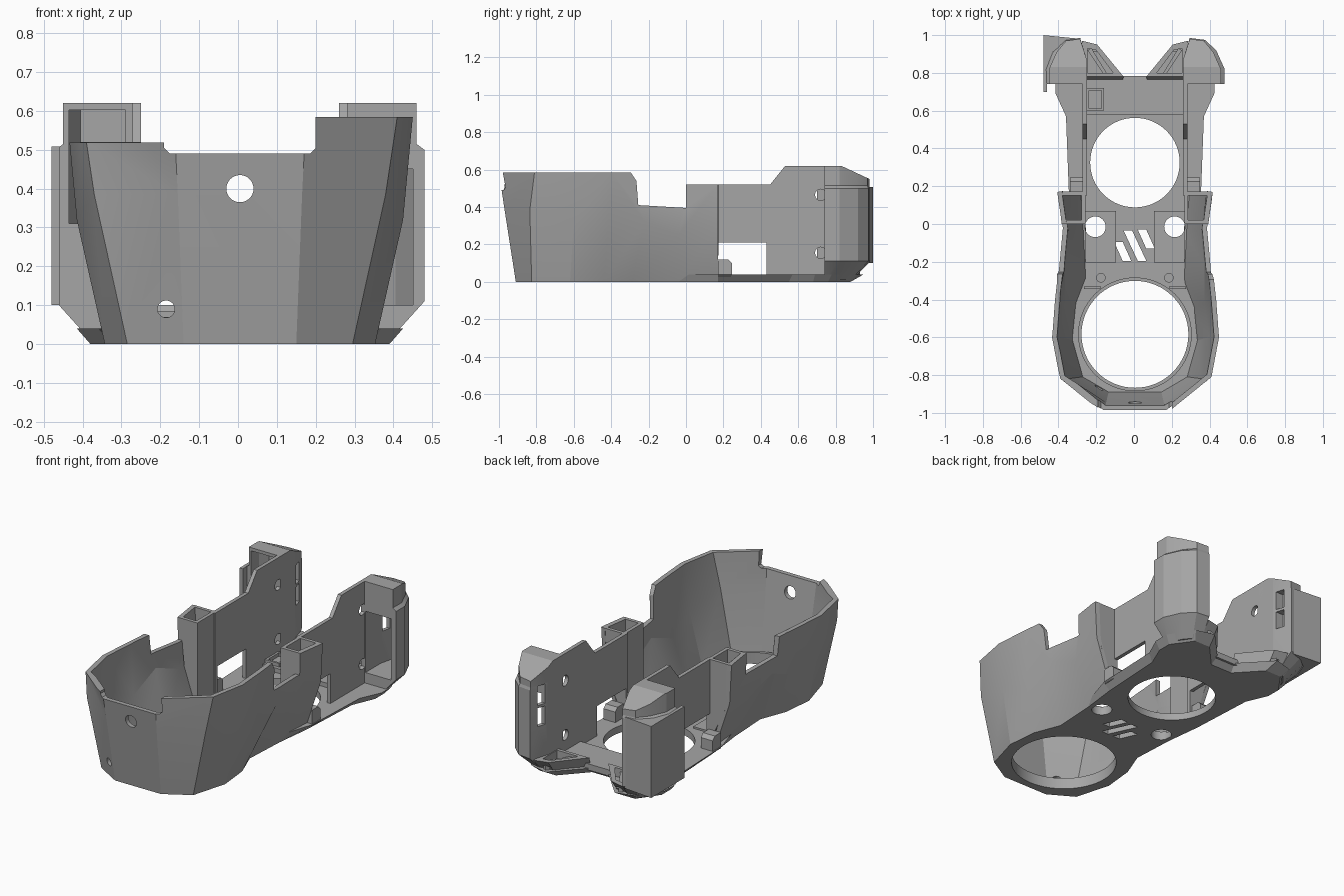
import bpy, bmesh, math
from mathutils import Vector

if "Cube" in bpy.data.objects:
    bpy.data.objects.remove(bpy.data.objects["Cube"], do_unlink=True)

C = .005  # the body's mirror plane; the fin on one side shifts it off zero

grey = bpy.data.materials.new("plain grey")
grey.use_nodes = True
grey.diffuse_color = (0.38, 0.38, 0.38, 1)
grey.node_tree.nodes["Principled BSDF"].inputs["Base Color"].default_value = (0.38, 0.38, 0.38, 1)


def loft(name, rings):
    """Skin a stack of closed rings and cap both ends."""
    bm = bmesh.new()
    rows = [[bm.verts.new(p) for p in r] for r in rings]
    n = len(rows[0])
    for a, b in zip(rows, rows[1:]):
        for i in range(n):
            j = (i + 1) % n
            bm.faces.new((a[i], a[j], b[j], b[i]))
    bm.faces.new(rows[0])
    bm.faces.new(rows[-1])
    bmesh.ops.recalc_face_normals(bm, faces=bm.faces)
    me = bpy.data.meshes.new(name)
    bm.to_mesh(me)
    bm.free()
    me.materials.append(grey)
    ob = bpy.data.objects.new(name, me)
    bpy.context.collection.objects.link(ob)
    return ob


def prism(name, pts, axis, lo, hi):
    """Extrude a 2D outline along an axis."""
    def place(p, d):
        return {"x": (d, p[0], p[1]), "y": (p[0], d, p[1]), "z": (p[0], p[1], d)}[axis]
    return loft(name, [[place(p, d) for p in pts] for d in (lo, hi)])


def box(name, x0, x1, y0, y1, z0, z1):
    return prism(name, [(x0, y0), (x1, y0), (x1, y1), (x0, y1)], "z", z0, z1)


def disc(name, a, b, r, axis, lo, hi, n=32):
    pts = [(a + r * math.cos(t * math.tau / n), b + r * math.sin(t * math.tau / n)) for t in range(n)]
    return prism(name, pts, axis, lo, hi)


def cut(ob, *cutters):
    """Subtract each cutter in turn, keeping the part if a cut would erase it."""
    for c in cutters:
        c.hide_render = True
        m = ob.modifiers.new("cut", "BOOLEAN")
        m.operation, m.solver, m.object = "DIFFERENCE", "EXACT", c
        me = bpy.data.meshes.new_from_object(ob.evaluated_get(bpy.context.evaluated_depsgraph_get()))
        ob.modifiers.clear()
        if len(me.polygons) * 2 > len(ob.data.polygons):
            ob.data = me
        bpy.data.objects.remove(c, do_unlink=True)


def flip(pts, s):
    """Place a half outline on one side of the body."""
    return [(C + s * p[0], *p[1:]) for p in pts]


def both(half):
    return flip(half, 1) + flip(half[::-1], -1)


def at(pts, z):
    return [(x, y, z) for x, y in pts]


def shell(half, t=.026):
    """U-shaped wall section: the outer path plus its inward offset."""
    path = [Vector(p) for p in flip(half[::-1], -1) + flip(half, 1)]
    normals = []
    for a, b in zip(path, path[1:]):
        d = (b - a).xy.normalized()
        normals.append(Vector((-d.y, d.x)))
    normals = [normals[0]] + normals + [normals[-1]]
    inner = []
    for p, m, n in zip(path, normals, normals[1:]):
        inner.append(p + ((m + n) * t / (1 + m.dot(n))).to_3d())
    return path + inner[::-1]


# floor plate: flared at the rear, with big round openings and vents
front = [(.145, -.91), (.29, -.825), (.348, -.62), (.33, -.44), (.272, -.29), (.285, -.04)]
low = front + [(.31, .17), (.33, .55), (.385, .68), (.385, .76), (.30, .88), (.20, .88), (.07, .74)]
high = front + [(.35, .17), (.365, .57), (.42, .69), (.42, .78), (.33, .92), (.22, .95), (.06, .78)]
floor = loft("floor_plate", [at(both(low), 0), at(both(high), .04)])
holes = [disc("cutter", C, -.584, .283, "z", -.1, .2, 64), disc("cutter", C, .325, .237, "z", -.1, .2, 64)]
for s in (1, -1):
    holes.append(disc("cutter", C + s * .21, -.015, .055, "z", -.1, .2))
for x, y, h in ((-.06, -.145, .05), (.005, -.115, .08), (.065, -.08, .05)):
    holes.append(prism("cutter", [(x - .5 * h - .02, y + h), (x - .5 * h + .025, y + h),
                                  (x + .5 * h + .02, y - h), (x + .5 * h - .025, y - h)], "z", -.1, .2))
cut(floor, *holes)

# collar around the front opening
collar = disc("front_collar", C, -.584, .301, "z", .01, .065, 64)
cut(collar, disc("cutter", C, -.584, .283, "z", -.1, .2, 64))

# faceted front bowl wall with a stepped, notched rim
mid = [(.16, -.97, .385), (.375, -.835, .385), (.42, -.60, .32), (.395, -.42, .24),
       (.395, -.22, .32), (.375, -.04, .25), (.40, .17, .30)]
top = [(.17, -1), (.405, -.81), (.445, -.60), (.43, -.40), (.41, -.22), (.39, 0), (.415, .17)]
bowl = loft("bowl_wall", [shell(at(front + [(.30, .17)], 0)), shell(mid), shell(at(top, .585))])
notch = [(-.305, .6), (-.265, .54), (-.255, .41), (0, .395), (0, .52), (.3, .52), (.3, .8), (-.305, .8)]
cut(bowl,
    prism("cutter", notch, "x", -1, 1),
    box("cutter", -1, -.185, -1.2, -.2, .519, .9),
    prism("cutter", [(-.19, .9), (-.19, .505), (-.175, .49), (.185, .49), (.2, .505), (.2, .9)], "y", -1.2, -.7),
    disc("cutter", C, .40, .035, "y", -1.2, -.8),
    disc("cutter", -.185, .09, .022, "y", -1.2, -.7))

# cross beam with a small raised frame
box("cross_beam", C - .257, C + .257, .58, .783, .03, .065)
frame = box("beam_frame", -.25, -.16, .60, .72, .06, .085)
cut(frame, box("cutter", -.238, -.172, .612, .708, 0, .2))

wing_low = [(.255, .74), (.385, .74), (.385, .76), (.36, .83), (.32, .88), (.27, .89), (.25, .84)]
wing_full = [(.255, .74), (.475, .74), (.475, .82), (.43, .92), (.37, .975), (.29, .985), (.255, .87)]
wing_top = [(.255, .74), (.455, .74), (.455, .82), (.415, .91), (.365, .97), (.29, .98), (.255, .87)]
deep = [(.282, .70), (.445, .70), (.445, .81), (.40, .91), (.355, .945), (.30, .955), (.282, .88)]
shallow = [(.295, .70), (.44, .70), (.44, .81), (.41, .86), (.295, .86)]

for s, side, pocket, z0, z1 in ((1, "left", deep, .10, .45), (-1, "right", shallow, .31, .602)):
    def sbox(name, x0, x1, *rest):
        return box(name, C + s * x0, C + s * x1, *rest)

    # floor pads, bosses and ribs
    pad = sbox(side + "_floor_pad", .10, .262, -.205, .07, .03, .05)
    cut(pad, disc("cutter", C + s * .21, -.015, .055, "z", -.1, .2))
    disc(side + "_pad_boss", C + s * .165, -.115, .05, "z", .03, .056)
    disc(side + "_small_boss", C + s * .18, -.285, .025, "z", .03, .06)
    sbox(side + "_floor_rib", .18, .27, -.345, -.332, .03, .07)

    # hollow corner post behind the bowl wall
    sbox(side + "_post_inner", .262, .282, 0, .172, .03, .52)
    for part, y, x in (("front", 0, .36), ("back", .152, .385)):
        prism(side + "_post_" + part,
              flip([(.262, .06), (.28, .06), (x - .015, .25), (x + .01, .52), (.262, .52)], s),
              "y", y, y + .02)
    lug = [(.17, .03), (.245, .03), (.245, .10), (.225, .12), (.17, .12)]
    prism(side + "_lug", lug, "x", C + s * .27, C + s * .345)

    # flat rear side wall with window and screw holes
    prof = [(.15, .02), (.15, .52), (.45, .52), (.53, .62), (.83, .62), (.87, .60), (.87, .02)]
    wall = prism(side + "_rear_wall", prof, "x", C + s * .255, C + s * .277)
    cut(wall, box("cutter", -1, 1, .172, .43, .04, .21),
        *[disc("cutter", .72, z, .03, "x", -1, 1) for z in (.155, .465)])

    # rear wing with a pocket facing the front and a slotted inner face
    wing = loft(side + "_rear_wing", [at(flip(p, s), z) for p, z in (
        (wing_low, .01), (wing_full, .11), (wing_full, .50), (wing_top, .515), (wing_top, .63))])
    cut(wing,
        prism("cutter", [(.7, .62), (.83, .62), (.98, .55), (1.1, .49), (1.1, .9), (.7, .9)], "x", -1, 1),
        prism("cutter", flip(pocket, s), "z", z0, z1),
        sbox("cutter", .2, .31, .89, .94, .28, .385),
        sbox("cutter", .2, .31, .89, .94, .40, .51))

    # sloped bracket joining the floor to the wing
    bracket = loft(side + "_rear_bracket", [
        at(flip([(.07, .74), (.28, .74), (.28, .885), (.20, .88)], s), .005),
        at(flip([(.06, .78), (.28, .78), (.28, .97), (.20, .95)], s), .10)])
    cut(bracket, prism("cutter", flip([(.115, .80), (.25, .80), (.25, .93), (.205, .92)], s), "z", .05, .3))
    prism(side + "_bracket_rib", flip([(.15, .80), (.17, .80), (.25, .92), (.23, .93)], s), "z", .03, .085)

# side fin on one wing only
prism("right_wing_fin", [(-.48, 1), (-.30, .982), (-.37, .96), (-.43, .91), (-.465, .82), (-.46, .70), (-.48, .70)],
      "z", .10, .508)

# keep facets crisp, soften the shallow ones
bpy.ops.object.select_all(action="DESELECT")
for ob in bpy.context.collection.objects:
    if ob.type == "MESH":
        ob.select_set(True)
        bpy.context.view_layer.objects.active = ob
bpy.ops.object.shade_smooth_by_angle(angle=math.radians(18))
